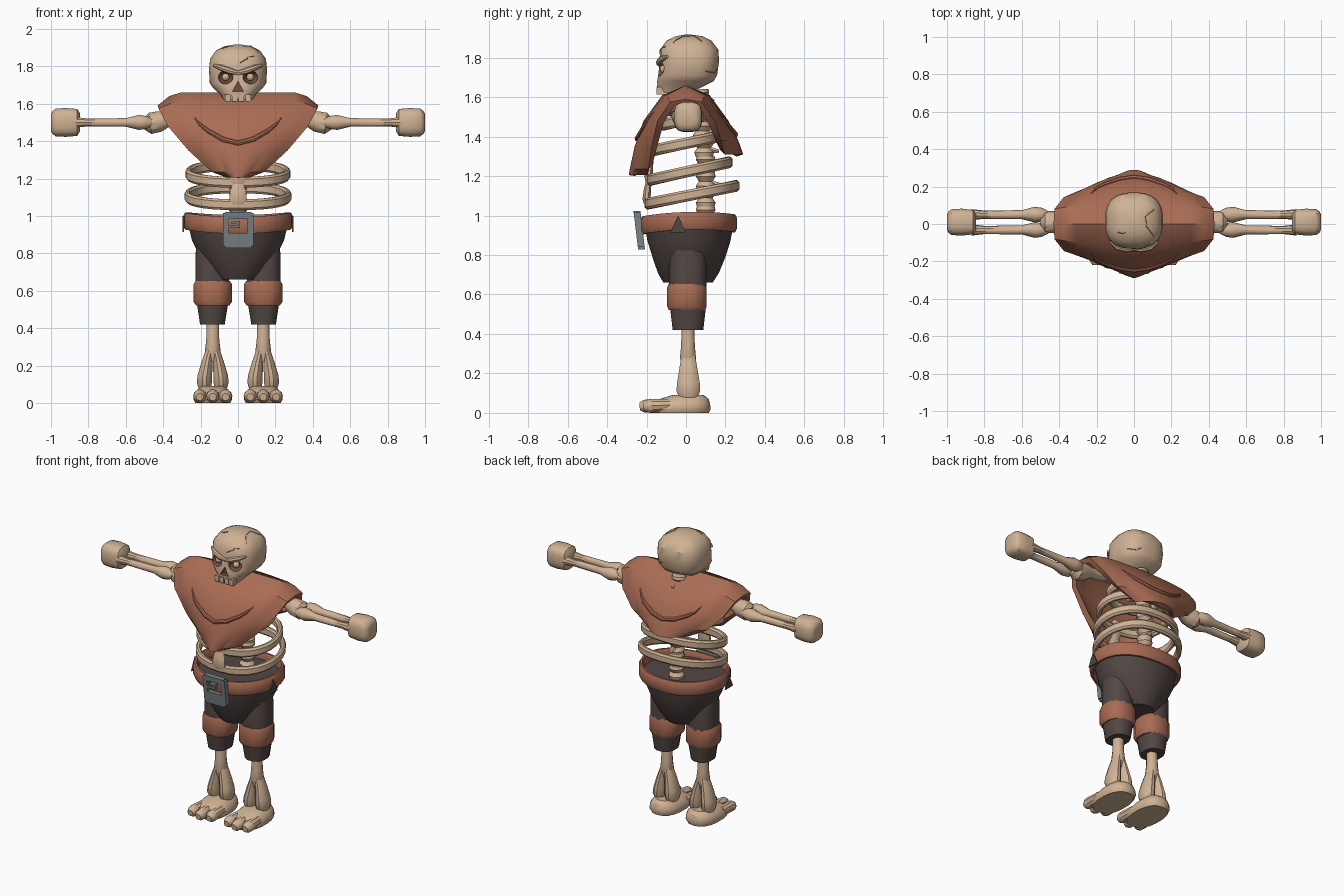
import bpy, bmesh, math
from mathutils import Vector

cube = bpy.data.objects.get("Cube")
if cube:
    bpy.data.objects.remove(cube, do_unlink=True)


def material(name, r, g, b):
    m = bpy.data.materials.new(name)
    m.use_nodes = True
    m.diffuse_color = (r, g, b, 1)
    bsdf = next(n for n in m.node_tree.nodes if n.type == 'BSDF_PRINCIPLED')
    bsdf.inputs["Base Color"].default_value = (r, g, b, 1)
    bsdf.inputs["Roughness"].default_value = 0.8
    return m


BONE = material("bone", .63, .445, .296)
CRACK = material("bone_crack", .36, .24, .15)
SOCKET = material("socket_brown", .17, .075, .048)
CLOTH = material("rust_leather", .4, .15, .089)
PANTS = material("dark_cloth", .085, .063, .059)
METAL = material("grey_metal", .195, .23, .246)
parts = []


def finish(name, mat, bm, mirror=False):
    bmesh.ops.recalc_face_normals(bm, faces=bm.faces)
    me = bpy.data.meshes.new(name)
    bm.to_mesh(me)
    bm.free()
    me.materials.append(mat)
    ob = bpy.data.objects.new(name, me)
    bpy.context.scene.collection.objects.link(ob)
    if mirror:
        ob.modifiers.new("mirror", 'MIRROR')
    parts.append(ob)
    return ob


def skin(name, mat, rings, mirror=False, closed=False):
    """Bridge equal rings of points, capping the ends unless closed."""
    bm = bmesh.new()
    loops = [[bm.verts.new(p) for p in ring] for ring in rings]
    n = len(loops[0])
    pairs = list(zip(loops, loops[1:]))
    if closed:
        pairs.append((loops[-1], loops[0]))
    else:
        bm.faces.new(loops[0])
        bm.faces.new(loops[-1])
    for a, b in pairs:
        for i in range(n):
            j = (i + 1) % n
            bm.faces.new((a[i], a[j], b[j], b[i]))
    return finish(name, mat, bm, mirror)


def loft(name, mat, rings, axis='z', n=14, power=2, mirror=False):
    """Rings are (position, centre a, centre b, radius a, radius b)."""
    out = []
    for t, ca, cb, ra, rb in rings:
        ring = []
        for i in range(n):
            c, s = (f(2 * math.pi * (i + .5) / n) for f in (math.cos, math.sin))
            a = ca + ra * math.copysign(abs(c) ** (2 / power), c)
            b = cb + rb * math.copysign(abs(s) ** (2 / power), s)
            ring.append((a, b, t) if axis == 'z' else (t, a, b))
        out.append(ring)
    return skin(name, mat, out, mirror)


def tube(name, mat, pts, n=10, mirror=False):
    """Round strand through (x, y, z, radius) points."""
    vs = [Vector(p[:3]) for p in pts]
    whole = (vs[-1] - vs[0]).normalized()
    up = Vector((0, 1, 0)) if abs(whole.z) > .8 else Vector((0, 0, 1))
    out = []
    for i, v in enumerate(vs):
        t = (vs[min(i + 1, len(vs) - 1)] - vs[max(i - 1, 0)]).normalized()
        a = t.cross(up).normalized()
        b = t.cross(a)
        angles = [2 * math.pi * k / n for k in range(n)]
        out.append([v + pts[i][3] * (a * math.cos(q) + b * math.sin(q)) for q in angles])
    return skin(name, mat, out, mirror)


def band(name, mat, zf, zb, rx, yf, yb, h, th, lift=0, n=28):
    """Closed hoop with a chamfered upright section, tilted front to back."""
    section = [(0, .3), (0, -.3), (.3, -.5), (.7, -.5), (1, -.3), (1, .3), (.7, .5), (.3, .5)]
    out = []
    for i in range(n):
        c, s = (f(2 * math.pi * i / n) for f in (math.cos, math.sin))
        c = math.copysign(abs(c) ** .85, c)
        z = (zf + zb) / 2 + s * (zb - zf) / 2 + lift * c * c
        out.append([(c * (rx - th * d), (yf + yb) / 2 + s * ((yb - yf) / 2 - th * d), z + e * h)
                    for d, e in section])
    return skin(name, mat, out, closed=True)


def plate(name, mat, pts, offset, mirror=False):
    """Flat polygon thickened along an offset."""
    return skin(name, mat, [pts, [Vector(p) + Vector(offset) for p in pts]], mirror)


def ball(name, mat, loc, size, mirror=False):
    bm = bmesh.new()
    bmesh.ops.create_uvsphere(bm, u_segments=14, v_segments=8, radius=1)
    for v in bm.verts:
        v.co = Vector(loc) + Vector(a * b for a, b in zip(v.co, size))
    return finish(name, mat, bm, mirror)


# Skull
profile = [(1.62, .078, -.14, .02), (1.65, .095, -.147, .08), (1.68, .13, -.147, .14),
           (1.71, .152, -.142, .158), (1.78, .156, -.133, .168), (1.84, .15, -.132, .165),
           (1.885, .118, -.1, .13), (1.908, .07, -.055, .085), (1.916, .02, -.01, .03)]
skull = loft("skull", BONE, [(z, 0, (f + b) / 2, w, (b - f) / 2) for z, w, f, b in profile],
             n=28, power=2.6)
skull.data.materials.append(SOCKET)

# Eye and nose openings
cutters = [ball("socket_cutter", BONE, (x, -.15, 1.742), (.045, .065, .038)) for x in (-.07, .07)]
cutters.append(plate("nose_cutter", BONE, [(-.03, -.2, 1.665), (.03, -.2, 1.665), (0, -.2, 1.72)],
                     (0, .085, 0)))
for cut in cutters:
    cut.hide_render = True
    cut.data.materials.append(SOCKET)
    for p in cut.data.polygons:
        p.material_index = 1
    mod = skull.modifiers.new("cut", 'BOOLEAN')
    mod.operation, mod.solver, mod.object = 'DIFFERENCE', 'EXACT', cut
    bpy.context.view_layer.objects.active = skull
    bpy.ops.object.modifier_apply(modifier=mod.name)
    parts.remove(cut)
    bpy.data.objects.remove(cut, do_unlink=True)

ball("eyes", BONE, (.066, -.112, 1.742), (.021, .021, .021), True)
tube("brows", BONE, [(.002, -.132, 1.765, .012), (.04, -.136, 1.774, .017),
                     (.09, -.124, 1.793, .016), (.128, -.095, 1.805, .008)], 8, True)
for i in range(4):
    x = (i - 1.5) * .036
    plate("tooth", BONE, [(x - .014, -.15, 1.612), (x + .014, -.15, 1.612),
                          (x + .016, -.15, 1.65), (x - .016, -.15, 1.65)], (0, .04, 0))

# Skull cracks follow the surface
bpy.context.view_layer.update()
cracks = [[(.13, .09, 1.9), (.065, .04, 1.93), (.075, -.015, 1.93), (.13, -.09, 1.87)],
          [(.01, -.14, 1.82), (.045, -.14, 1.84), (.06, -.14, 1.865), (.11, -.12, 1.875)],
          [(.14, .1, 1.73), (.1, .15, 1.72), (.07, .18, 1.74)],
          [(-.1, -.05, 1.92), (-.07, -.06, 1.93), (-.045, -.05, 1.93)]]
for path in cracks:
    pts = []
    for p, q in zip(path, path[1:]):
        for k in range(4):
            pts.append(skull.closest_point_on_mesh(Vector(p).lerp(Vector(q), k / 4))[1])
    tube("skull_crack", CRACK, [(*p, .0035) for p in pts], 5)

# Draped cape: arched rows of (y, z, half width)
rows = [(-.29, 1.205, .06), (-.285, 1.235, .14), (-.26, 1.35, .265), (-.215, 1.48, .375),
        (-.12, 1.61, .425), (0, 1.66, .43), (.12, 1.61, .425), (.215, 1.48, .375),
        (.265, 1.38, .28), (.29, 1.31, .15)]


def drape(r, u):
    i = min(int(r), len(rows) - 2)
    y, z, w = (a + (b - a) * (r - i) for a, b in zip(rows[i], rows[i + 1]))
    drop = .07 * max(0, (abs(u) - .8) / .2) * max(0, 1 - abs(r - 5) / 2)
    return Vector((w * u, y * (1 - .33 * u * u), z - drop))


bm = bmesh.new()
cols = 14
grid = [[bm.verts.new(drape(r, 2 * c / cols - 1)) for c in range(cols + 1)] for r in range(len(rows))]
for a, b in zip(grid, grid[1:]):
    for c in range(cols):
        bm.faces.new((a[c], a[c + 1], b[c + 1], b[c]))
cape = finish("cape", CLOTH, bm)
if sum(p.normal.z for p in cape.data.polygons) < 0:
    cape.data.flip_normals()
solid = cape.modifiers.new("thickness", 'SOLIDIFY')
solid.thickness, solid.offset = .035, -1

# Hanging folds, front and back
half = [(3.35, .59, .002), (3.05, .53, .009), (2.8, .45, .012), (2.45, .25, .014), (2.3, 0, .014)]
fold = half + [(r, -u, w) for r, u, w in half[-2::-1]]
for name, flip in (("front_fold", False), ("back_fold", True)):
    tube(name, CLOTH, [(*drape(10 - r if flip else r, u), w) for r, u, w in fold], 8)

# Arms
tube("upper_arm", BONE, [(.12, .01, 1.54, .03), (.17, .01, 1.55, .045), (.24, .01, 1.54, .034),
                         (.36, .01, 1.52, .036), (.42, .01, 1.505, .058), (.47, .01, 1.495, .06),
                         (.5, .01, 1.495, .035)], mirror=True)
for y in (.05, -.032):
    tube("forearm_bone", BONE, [(.46, y, 1.5, .02), (.49, y, 1.5, .036), (.53, y, 1.5, .042),
                                (.6, y, 1.5, .024), (.8, y, 1.5, .022), (.87, y, 1.5, .03)],
         mirror=True)
loft("fist", BONE, [(.845, .01, 1.5, .045, .05), (.86, .01, 1.5, .066, .073), (.92, .01, 1.5, .073, .078),
                    (.975, .01, 1.5, .07, .075), (.992, .01, 1.5, .058, .062), (1, .01, 1.5, .04, .045)],
     'x', 16, 3, True)

# Rib cage and spine
for zf, zb, rx, yf, yb in [(1.06, 1.15, .285, -.21, .27), (1.18, 1.27, .28, -.2, .235),
                           (1.33, 1.4, .25, -.185, .18), (1.46, 1.51, .19, -.13, .13)]:
    band("rib", BONE, zf, zb, rx, yf, yb, .058, .032)
for i in range(8):
    z, y = .96 + i * .085, .1 - .008 * max(0, i - 3)
    loft("vertebra", BONE, [(z, 0, y, .045, .045), (z + .02, 0, y, .05, .05), (z + .043, 0, y, .032, .035),
                            (z + .068, 0, y, .05, .05), (z + .085, 0, y, .045, .045)], n=10)
    if i > 1:
        tube("spine_spur", BONE, [(0, y, z + .04, .022), (0, y + .075, z + .025, .01)], 6)
tube("collar_bone", BONE, [(.02, -.08, 1.52, .02), (.1, -.06, 1.54, .016), (.17, 0, 1.56, .02)], 8, True)
for z, y in ((1.06, -.2), (1.17, -.19), (1.28, -.18)):
    loft("breastbone", BONE, [(z, 0, y, .03, .016), (z + .025, 0, y, .05, .022),
                              (z + .075, 0, y + .005, .046, .02), (z + .11, 0, y + .01, .03, .016)], n=8)

# Trousers
loft("trouser_seat", PANTS, [(.66, 0, .01, .11, .125), (.71, 0, .012, .155, .155), (.79, 0, .015, .21, .185),
                             (.87, 0, .015, .25, .21), (.96, 0, .015, .272, .227)], n=18)
loft("trouser_leg", PANTS, [(.63, .137, .01, .092, .095), (.8, .137, .01, .092, .095),
                            (.86, .135, .01, .085, .085), (.88, .13, .01, .06, .06)], power=2.4, mirror=True)
loft("trouser_cuff", CLOTH, [(.522, .135, .005, .092, .096), (.54, .135, .005, .105, .103),
                             (.635, .135, .005, .105, .103), (.652, .135, .005, .095, .097)],
     n=12, power=2.4, mirror=True)
loft("trouser_hem", PANTS, [(.42, .137, .01, .068, .08), (.54, .136, .01, .087, .094)],
     n=12, power=2.4, mirror=True)

# Belt, side patches and buckle
band("belt", CLOTH, .95, .96, .292, -.232, .258, .09, .03, .018)
plate("belt_patch", PANTS, [(.288, -.08, .915), (.288, 0, .915), (.288, -.04, 1)], (.008, 0, 0), True)
for x0, x1, z0, z1 in [(-.08, -.052, .84, 1.015), (.052, .083, .84, 1.015), (-.07, .073, .985, 1.022),
                       (-.07, .073, .828, .91), (-.06, .01, .935, .95), (-.005, .01, .935, .968),
                       (-.035, .01, .957, .97)]:
    plate("buckle_bar", METAL, [(x, -.255 - .12 * (z - .93), z)
                                for x, z in ((x0, z0), (x1, z0), (x1, z1), (x0, z1))], (0, .035, 0))

# Shins
loft("shin", BONE, [(.22, .135, .01, .02, .03), (.28, .135, .01, .043, .042), (.34, .135, .01, .036, .036),
                    (.45, .135, .01, .035, .033)], n=12, mirror=True)
for side in (-1, 1):
    loft("shin_fork", BONE, [(z, .135 + side * d, .012, a, b) for z, d, a, b in
                             [(.07, .043, .032, .045), (.11, .045, .042, .062), (.15, .042, .04, .06),
                              (.22, .03, .031, .048), (.29, .014, .022, .036), (.33, .005, .014, .028)]],
         n=12, mirror=True)

# Feet
loft("foot", BONE, [(0, .135, -.035, .095, .15), (.02, .135, -.035, .105, .16), (.045, .135, -.03, .102, .152),
                    (.07, .135, -.01, .085, .125), (.09, .135, .01, .062, .08)],
     n=18, power=2.4, mirror=True)
for x in (.066, .135, .204):
    tip = -.235 + abs(x - .135) * .25
    tube("toe", BONE, [(x, -.08, .04, .03), (x, -.17, .037, .036), (x, tip + .02, .034, .033),
                       (x, tip, .032, .02)], mirror=True)

# Apply modifiers and shade
bpy.ops.object.select_all(action='DESELECT')
for ob in parts:
    ob.select_set(True)
bpy.context.view_layer.objects.active = skull
bpy.ops.object.convert(target='MESH')
bpy.ops.object.shade_smooth_by_angle(angle=math.radians(35))
